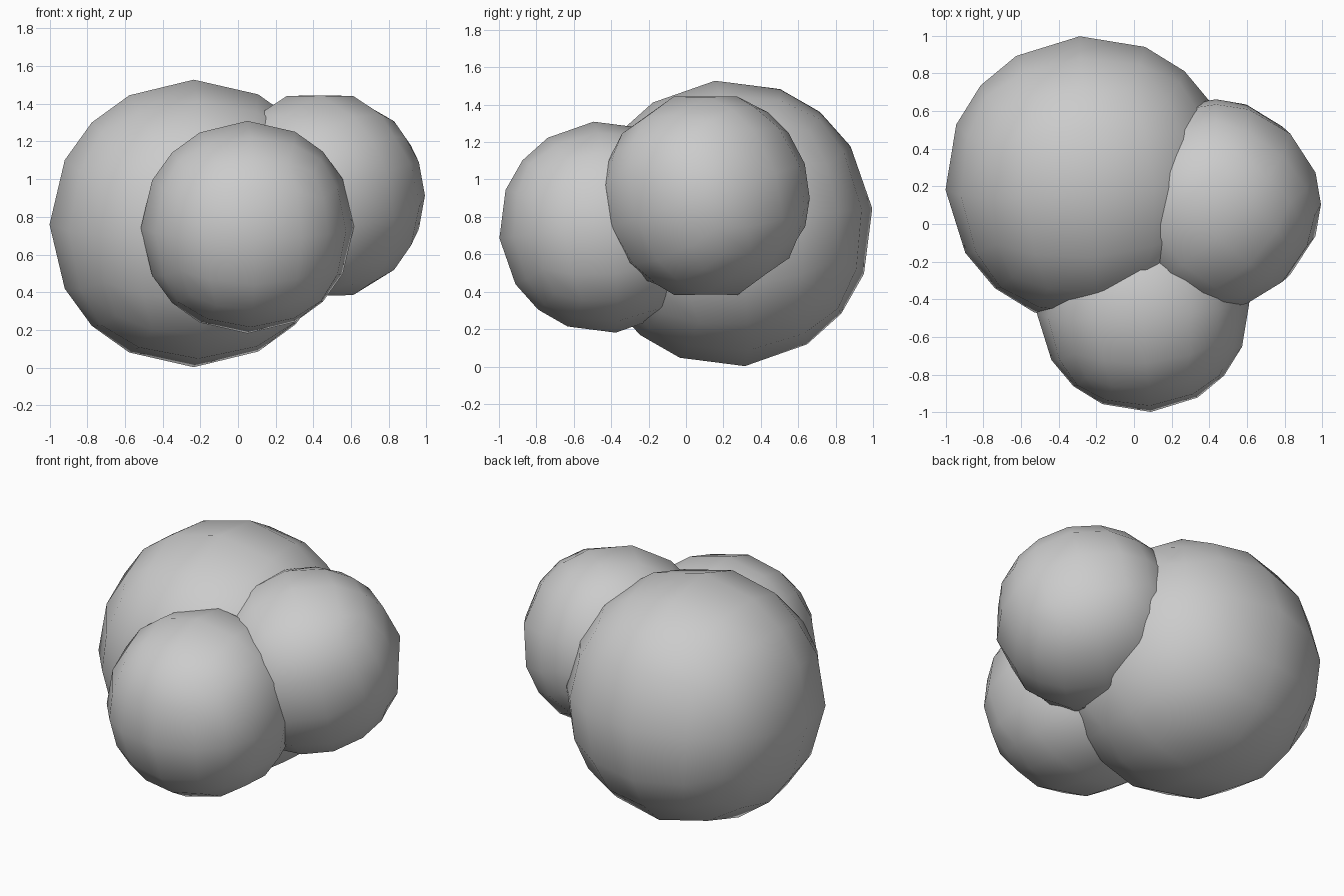
import bpy, bmesh
from math import radians
from mathutils import Matrix, Vector

if "Cube" in bpy.data.objects:
    bpy.data.objects.remove(bpy.data.objects["Cube"])


def quad_sphere(name, center, radius, tilt, turn):
    """Low-resolution ball made from a subdivided cube, smooth shaded."""
    bm = bmesh.new()
    bmesh.ops.create_cube(bm, size=2)
    bmesh.ops.subdivide_edges(bm, edges=bm.edges[:], cuts=3, use_grid_fill=True)
    rot = Matrix.Rotation(radians(tilt), 3, 'X') @ Matrix.Rotation(radians(turn), 3, 'Z')
    for v in bm.verts:
        v.co = rot @ v.co.normalized() * radius
    for f in bm.faces:
        f.smooth = True
    bmesh.ops.recalc_face_normals(bm, faces=bm.faces[:])
    mesh = bpy.data.meshes.new(name)
    bm.to_mesh(mesh)
    bm.free()
    ob = bpy.data.objects.new(name, mesh)
    ob.location = Vector(center)
    bpy.context.collection.objects.link(ob)
    return ob


# three overlapping balls
quad_sphere("large_ball", (-0.235, 0.235, 0.765), 0.767, 6, 4)
quad_sphere("front_ball", (0.05, -0.435, 0.745), 0.567, 6, 4)
quad_sphere("side_ball", (0.435, 0.105, 0.913), 0.557, 18, 45)
